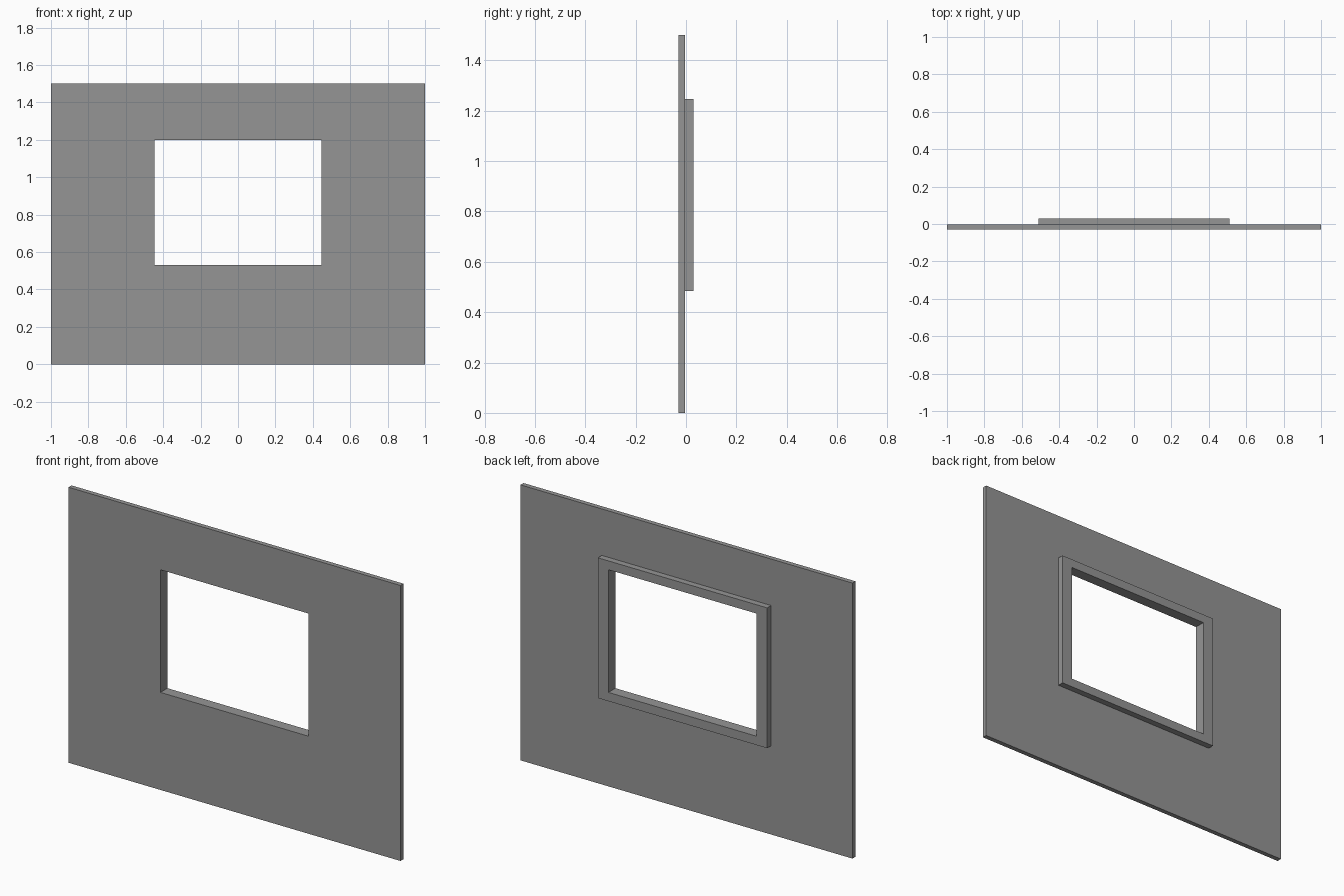
import bpy
import bmesh

cube = bpy.data.objects.get("Cube")
if cube:
    bpy.data.objects.remove(cube, do_unlink=True)

grey = bpy.data.materials.new("mid grey")
grey.use_nodes = True
colour = (0.30, 0.30, 0.30, 1)
grey.diffuse_color = colour
grey.node_tree.nodes["Principled BSDF"].inputs["Base Color"].default_value = colour

# Shared window opening: half width, bottom, top
OPENING = (0.446, 0.531, 1.199)


def rectangle(half_width, bottom, top, y):
    return [(-half_width, y, bottom), (half_width, y, bottom),
            (half_width, y, top), (-half_width, y, top)]


def pierced_slab(name, outer, inner, front, back):
    """Rectangular slab with a rectangular hole, from front y to back y."""
    bm = bmesh.new()
    loops = [[bm.verts.new(p) for p in rectangle(*size, y)]
             for size, y in ((outer, front), (inner, front),
                             (inner, back), (outer, back))]
    # Bridge front, reveal, back and rim in turn
    for a, b in zip(loops, loops[1:] + loops[:1]):
        for i in range(4):
            j = (i + 1) % 4
            bm.faces.new((a[i], a[j], b[j], b[i]))
    bmesh.ops.recalc_face_normals(bm, faces=bm.faces)
    mesh = bpy.data.meshes.new(name)
    bm.to_mesh(mesh)
    bm.free()
    mesh.materials.append(grey)
    obj = bpy.data.objects.new(name, mesh)
    bpy.context.collection.objects.link(obj)
    return obj


# Thin wall panel, with the raised surround on its back
pierced_slab("wall_panel", (1.0, 0.0, 1.5), OPENING, -0.03, -0.004)
pierced_slab("window_surround", (0.51, 0.483, 1.247), OPENING, -0.004, 0.03)
